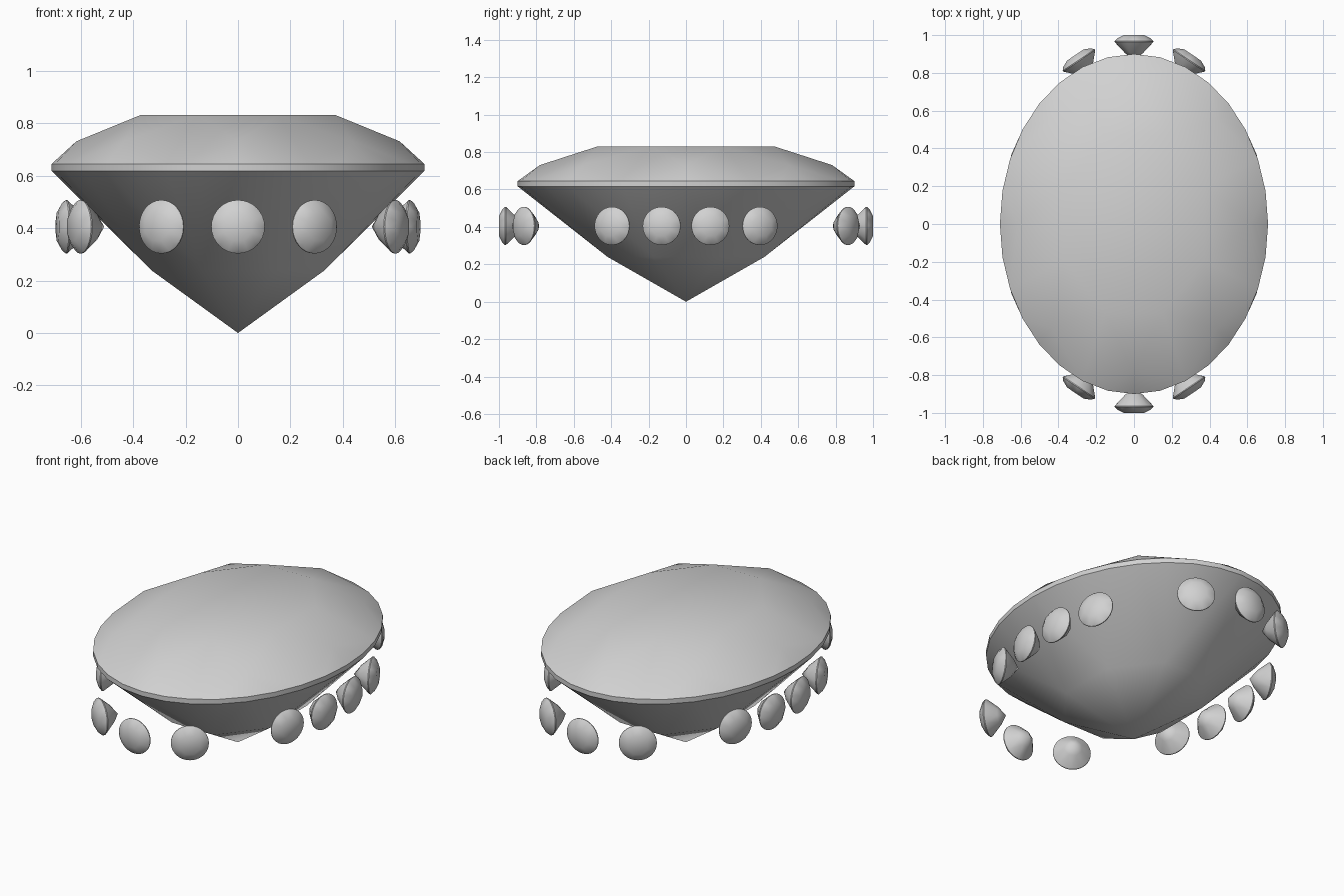
import bpy
import math

cube = bpy.data.objects.get("Cube")
if cube:
    bpy.data.objects.remove(cube, do_unlink=True)

grey = bpy.data.materials.new("stone_grey")
grey.use_nodes = True
COLOUR = (0.64, 0.64, 0.64, 1)
grey.diffuse_color = COLOUR
grey.node_tree.nodes["Principled BSDF"].inputs["Base Color"].default_value = COLOUR

SIDES = 8           # main facets round the stone
RIM = SIDES * 4     # straight edges round the girdle


def cut_stone(name, rx, ry, pavilion, girdle, crown):
    """Brilliant cut with its point at the origin and its table facing +z."""
    verts, faces = [], []

    def ring(count, radius, z, offset=0.0):
        start = len(verts)
        for i in range(count):
            a = 2 * math.pi * (i + offset) / count
            verts.append((rx * radius * math.cos(a), ry * radius * math.sin(a), z))
        return lambda i: start + i % count

    rim_top = pavilion + girdle
    verts.append((0, 0, 0))
    lower = ring(SIDES, 0.504, pavilion * 0.388, 0.5)
    rim_a = ring(RIM, 1, pavilion)
    rim_b = ring(RIM, 1, rim_top)
    bezel = ring(SIDES, 0.868, rim_top + crown * 0.46)
    table = ring(SIDES, 0.566, rim_top + crown, 0.5)

    # Girdle band
    for i in range(RIM):
        faces.append((rim_a(i), rim_a(i + 1), rim_b(i + 1), rim_b(i)))
    for k in range(SIDES):
        # Pavilion facets, folded across their widest line
        faces.append((0, lower(k), lower(k - 1)))
        faces.append((lower(k - 1), lower(k), rim_a(4 * k)))
        # Crown kite and star facet
        faces.append((table(k), bezel(k), rim_b(4 * k + 2), bezel(k + 1)))
        faces.append((table(k - 1), bezel(k), table(k)))
        # Fans of girdle facets below and above the rim
        for j in range(4 * k, 4 * k + 4):
            faces.append((lower(k), rim_a(j + 1), rim_a(j)))
            faces.append((bezel(k), rim_b(j - 2), rim_b(j - 1)))
    faces.append([table(k) for k in range(SIDES)])

    mesh = bpy.data.meshes.new(name)
    mesh.from_pydata(verts, [], faces)
    mesh.materials.append(grey)
    return mesh


def place(name, mesh):
    obj = bpy.data.objects.new(name, mesh)
    bpy.context.collection.objects.link(obj)
    return obj


def smooth(obj):
    bpy.ops.object.select_all(action='DESELECT')
    obj.select_set(True)
    bpy.context.view_layer.objects.active = obj
    bpy.ops.object.shade_smooth_by_angle(angle=math.radians(30))


# Large oval stone
smooth(place("main_stone", cut_stone("main_stone", 0.71, 0.9, 0.617, 0.028, 0.186)))

# Ring of small round stones facing outwards
DEPTH = 0.095
small = cut_stone("small_stone", 0.102, 0.102, DEPTH, 0.005, 0.032)


def small_stone(name, x, y, nx, ny):
    obj = place(name, small)
    obj.location = (x - nx * DEPTH, y - ny * DEPTH, 0.405)
    obj.rotation_euler = (math.pi / 2, 0, math.atan2(nx, -ny))
    return obj


# Girdle centre and angle of the outward direction from the x axis
quarter = [("side", 0.652, 0.13, 7), ("flank", 0.597, 0.394, 24), ("corner", 0.29, 0.864, 56)]
for sy, end in ((-1, "front"), (1, "back")):
    first = small_stone(f"{end}_middle_stone", 0, sy * 0.963, 0, sy)
    for sx, side in ((1, "left"), (-1, "right")):
        for part, x, y, deg in quarter:
            a = math.radians(deg)
            small_stone(f"{end}_{side}_{part}_stone", sx * x, sy * y,
                        sx * math.cos(a), sy * math.sin(a))
smooth(first)
